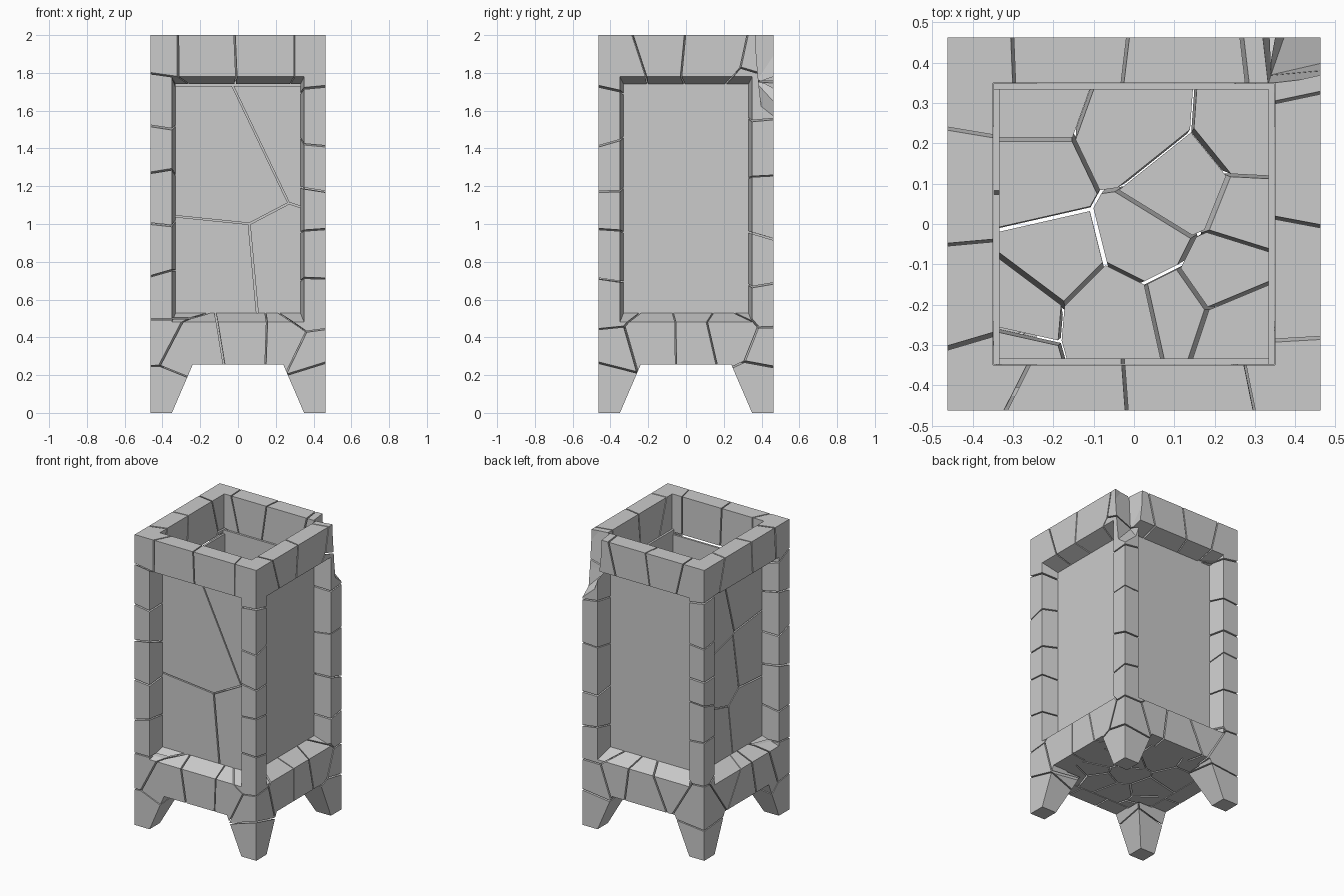
import bpy, bmesh, random
from mathutils import Vector

if "Cube" in bpy.data.objects:
    bpy.data.objects.remove(bpy.data.objects["Cube"])

random.seed(7)
H, W = 0.463, 0.35          # outer half width, inner half width


def add_object(name, bm):
    mesh = bpy.data.meshes.new(name)
    bm.to_mesh(mesh)
    bm.free()
    ob = bpy.data.objects.new(name, mesh)
    bpy.context.collection.objects.link(ob)
    return ob


def hull(name, points):
    bm = bmesh.new()
    for p in points:
        bm.verts.new(p)
    res = bmesh.ops.convex_hull(bm, input=bm.verts)
    junk = [v for v in res["geom_interior"] if isinstance(v, bmesh.types.BMVert)]
    bmesh.ops.delete(bm, geom=junk, context='VERTS')
    bmesh.ops.dissolve_limit(bm, angle_limit=0.001, verts=bm.verts, edges=bm.edges)
    bmesh.ops.recalc_face_normals(bm, faces=bm.faces)
    return add_object(name, bm)


def box(name, lo, hi):
    return hull(name, [(x, y, z) for x in (lo[0], hi[0])
                       for y in (lo[1], hi[1]) for z in (lo[2], hi[2])])


def boolean(ob, other, operation):
    """Mesh that results from combining ob with other."""
    mod = ob.modifiers.new("bool", 'BOOLEAN')
    mod.operation, mod.solver, mod.object = operation, 'EXACT', other
    deps = bpy.context.evaluated_depsgraph_get()
    mesh = bpy.data.meshes.new_from_object(ob.evaluated_get(deps))
    ob.modifiers.remove(mod)
    return mesh


def cut(ob, cutter):
    ob.data = boolean(ob, cutter, 'DIFFERENCE')
    bpy.data.objects.remove(cutter)


def fracture(ob, seeds, gap):
    """Split a solid into Voronoi blocks separated by thin cracks."""
    seeds = [Vector(s) for s in seeds]
    result = bmesh.new()
    for s in seeds:
        bm = bmesh.new()
        bmesh.ops.create_cube(bm, size=5)
        for o in sorted(seeds, key=lambda q: (q - s).length)[1:]:
            n = (o - s).normalized()
            res = bmesh.ops.bisect_plane(
                bm, geom=bm.verts[:] + bm.edges[:] + bm.faces[:],
                plane_co=(o + s) / 2 - n * gap * random.uniform(0.6, 1.4),
                plane_no=n, clear_outer=True)
            rim = [e for e in res["geom_cut"]
                   if isinstance(e, bmesh.types.BMEdge) and e.is_boundary]
            if rim:
                bmesh.ops.edgeloop_fill(bm, edges=rim)
        bmesh.ops.recalc_face_normals(bm, faces=bm.faces)
        cell = add_object("cell", bm)
        piece = boolean(ob, cell, 'INTERSECT')
        result.from_mesh(piece)
        bpy.data.meshes.remove(piece)
        bpy.data.objects.remove(cell)
    result.to_mesh(ob.data)
    result.free()


def turn(p, k):
    """Rotate a point k quarter turns about z."""
    x, y, z = p
    for _ in range(k):
        x, y = -y, x
    return (x, y, z)


# Stone frame: hollow block with four windows and arches between the legs
frame = box("stone_frame", (-H, -H, 0), (H, H, 2))
cut(frame, box("hollow", (-W, -W, 0.25), (W, W, 2.2)))
for k in range(4):
    pts = []
    for t in (-0.2, 1.2):
        x, y = 0.35 - 0.02 * t, -H + 0.113 * t
        pts += [turn((s * x, y, z), k) for s in (-1, 1)
                for z in (0.48 + 0.05 * t, 1.78 - 0.04 * t)]
    cut(frame, hull("window", pts))
for k in range(2):
    cut(frame, hull("arch", [turn((s * x, y, z), k) for s in (-1, 1) for y in (-1, 1)
                             for x, z in ((0.393, -0.1), (0.24, 0.255))]))

# Broken-off back right corner
cut(frame, hull("break", [
    (0.33, 0.34, 2.1), (0.6, 0.40, 2.1), (0.6, 0.6, 2.1), (0.30, 0.6, 2.1),
    (0.34, 0.37, 1.75), (0.6, 0.40, 1.75), (0.34, 0.6, 1.75),
    (0.42, 0.6, 1.5), (0.6, 0.43, 1.48), (0.6, 0.6, 1.45)]))

# Crack pattern of the frame: stacked blocks in the posts, a few per rail
seeds = []
j = random.uniform
for k in range(4):
    for i in range(8):
        seeds.append(turn((0.40 + j(-.05, .05), 0.40 + j(-.05, .05),
                           0.12 + 0.25 * i + j(-.07, .07)), k))
    for x in (-0.2, 0.02, 0.22):
        seeds.append(turn((x + j(-.06, .06), -0.41 + j(-.04, .04), 0.38 + j(-.09, .09)), k))
    for x in (-0.15, 0.16):
        seeds.append(turn((x + j(-.07, .07), -0.41 + j(-.04, .04), 1.88 + j(-.08, .08)), k))
fracture(frame, seeds, 0.004)

# Cracked floor slab
floor = box("floor_slab", (-0.348, -0.348, 0.257), (0.348, 0.348, 0.36))
spots = [(-.25, .33), (-.25, .12), (0, .24), (.12, .09), (.28, .22), (.27, .03),
         (.04, -.04), (-.2, -.1), (-.06, -.24), (.12, -.2), (.27, -.25),
         (-.31, -.31), (-.29, -.22), (.22, -.13)]
fracture(floor, [(x, y, 0.3 + j(-.03, .03)) for x, y in spots], 0.005)

# Thin wall panels behind the windows; front and left ones are cracked
for k, (name, top) in enumerate((("front_panel", 1.73), ("right_panel", 1.76),
                                 ("back_panel", 1.76), ("left_panel", 1.735))):
    panel = hull(name, [turn((x, y, z), k) for x in (-0.348, 0.348)
                        for y in (-0.348, -0.334) for z in (0.34, top)])
    if name == "front_panel":
        fracture(panel, [(0, -.34, 1.2), (.37, -.34, 1.377),
                         (.19, -.34, .837), (-.039, -.34, .816)], 0.004)
    elif name == "left_panel":
        fracture(panel, [turn((x, -.34, z), k) for x, z in
                         ((-.2, 1.5), (.15, 1.6), (.2, 1.15), (-.1, 1.1),
                          (-.2, .7), (.17, .75))], 0.004)
